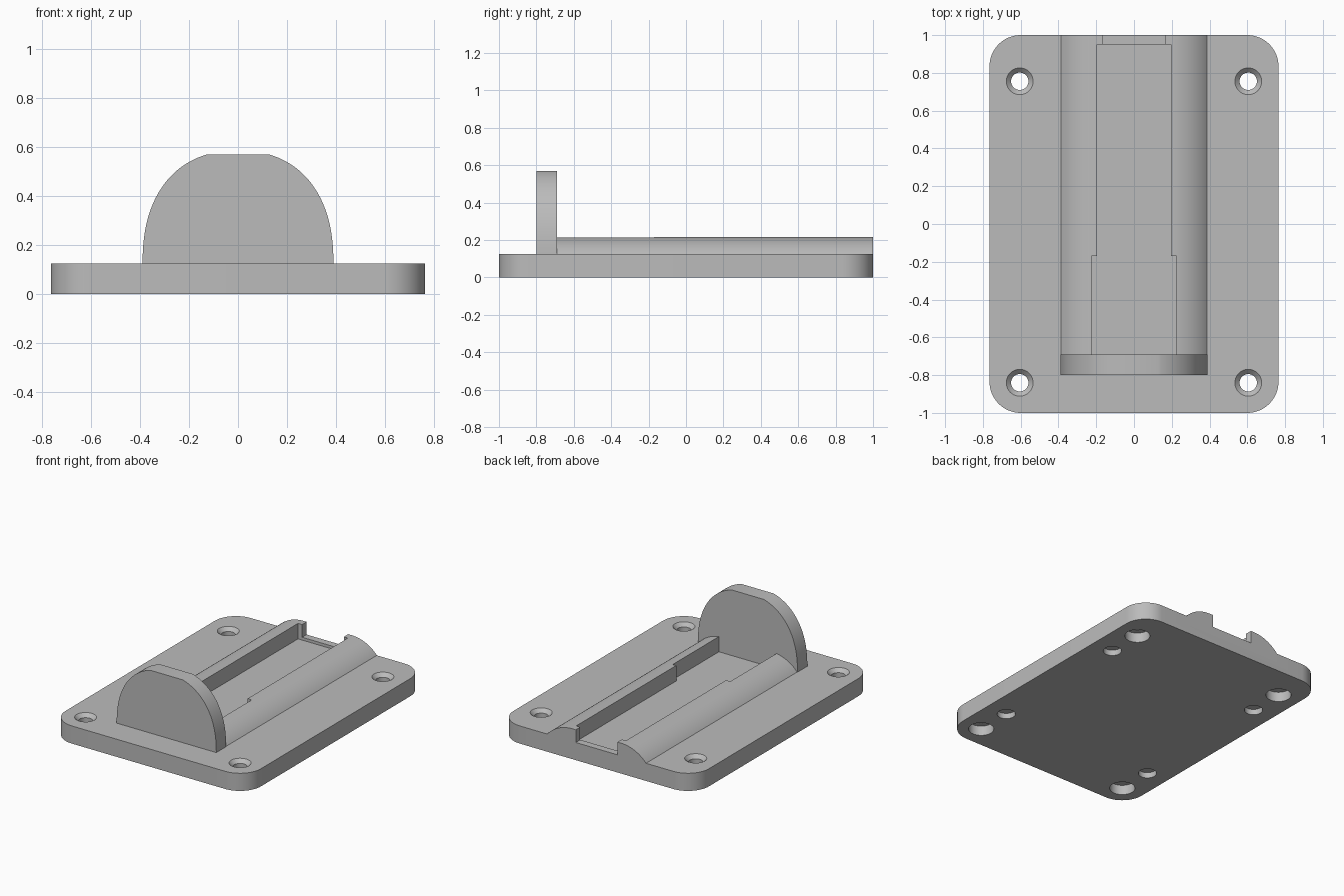
import bpy, bmesh, math
from mathutils import Matrix, Vector

old = bpy.data.objects.get("Cube")
if old:
    bpy.data.objects.remove(old, do_unlink=True)

grey = bpy.data.materials.new("mid_grey")
grey.use_nodes = True
GREY = (0.5, 0.5, 0.5, 1)
grey.diffuse_color = GREY
grey.node_tree.nodes["Principled BSDF"].inputs["Base Color"].default_value = GREY


def finish(name, bm):
    bmesh.ops.recalc_face_normals(bm, faces=bm.faces)
    mesh = bpy.data.meshes.new(name)
    bm.to_mesh(mesh)
    bm.free()
    mesh.materials.append(grey)
    obj = bpy.data.objects.new(name, mesh)
    bpy.context.collection.objects.link(obj)
    return obj


def prism(name, points, direction):
    """Extrude a closed outline along a direction."""
    bm = bmesh.new()
    face = bm.faces.new([bm.verts.new(p) for p in points])
    new = bmesh.ops.extrude_face_region(bm, geom=[face])["geom"]
    bmesh.ops.translate(bm, vec=direction, verts=[v for v in new if isinstance(v, bmesh.types.BMVert)])
    return finish(name, bm)


def box(name, half_x, y0, y1, z0, z1):
    outline = [(-half_x, y0, z0), (half_x, y0, z0), (half_x, y1, z0), (-half_x, y1, z0)]
    return prism(name, outline, (0, 0, z1 - z0))


def lathe(name, x, y, profile, steps=40):
    """Spin a radius/height profile into a closed solid."""
    bm = bmesh.new()
    rings = [[bm.verts.new((x + r * math.cos(math.tau * i / steps), y + r * math.sin(math.tau * i / steps), z))
              for i in range(steps)] for r, z in profile]
    for low, high in zip(rings, rings[1:]):
        for i in range(steps):
            j = (i + 1) % steps
            bm.faces.new((low[i], low[j], high[j], high[i]))
    bm.faces.new(rings[0])
    bm.faces.new(rings[-1])
    return finish(name, bm)


def combine(target, tool, operation):
    mod = target.modifiers.new(tool.name, "BOOLEAN")
    mod.operation, mod.solver, mod.object = operation, "EXACT", tool
    with bpy.context.temp_override(object=target, active_object=target, selected_objects=[target]):
        bpy.ops.object.modifier_apply(modifier=mod.name)
    bpy.data.objects.remove(tool, do_unlink=True)


# Rounded base plate
HX, HY, TOP, R = 0.765, 1.0, 0.125, 0.165
outline = []
for k, (sx, sy) in enumerate([(1, 1), (-1, 1), (-1, -1), (1, -1)]):
    for i in range(17):
        a = math.pi / 2 * (k + i / 16)
        outline.append((sx * (HX - R) + R * math.cos(a), sy * (HY - R) + R * math.sin(a), 0))
body = prism("mounting_plate", outline, (0, 0, TOP))

# Domed rail running to the back edge
RAIL_X, FLAT_X, RAIL_Z = 0.387, 0.19, 0.215
run, rise = RAIL_X - FLAT_X, RAIL_Z - TOP
radius = (run ** 2 + rise ** 2) / (2 * rise)
sweep = math.asin(run / radius)
arc = [(FLAT_X + radius * math.sin(sweep * i / 16), RAIL_Z - radius * (1 - math.cos(sweep * i / 16)))
       for i in range(17)]
arc.append((RAIL_X, 0.06))
section = [(x, HY, z) for x, z in arc] + [(-x, HY, z) for x, z in reversed(arc)]
combine(body, prism("rail", section, (0, -1.75, 0)), "UNION")

# Upright end stop with a flattened arch outline
POWER, STOP_X, STOP_H = 2.3, 0.39, 0.46
side = [(STOP_X, 0.06)]
for i in range(29):
    a = math.radians(74) * i / 28
    side.append((STOP_X * math.cos(a) ** (2 / POWER), TOP + STOP_H * math.sin(a) ** (2 / POWER)))
arch = [(x, -0.8, z) for x, z in side] + [(-x, -0.8, z) for x, z in reversed(side)]
combine(body, prism("end_stop", arch, (0, 0.11, 0)), "UNION")

# Stepped channel down the middle of the rail
FLOOR = 0.105
combine(body, box("wide_channel", 0.225, -0.69, -0.17, FLOOR, 0.4), "DIFFERENCE")
combine(body, box("main_channel", 0.195, -0.3, 0.95, FLOOR, 0.4), "DIFFERENCE")
combine(body, box("end_notch", 0.163, 0.9, 1.1, TOP, 0.4), "DIFFERENCE")

# Countersunk through holes, and blind pockets underneath
MID_Y = -0.0425
for sx in (-1, 1):
    for sy in (-1, 1):
        screw = [(0.083, -0.02), (0.083, 0.07), (0.046, 0.07), (0.046, 0.1), (0.071, TOP), (0.071, 0.15)]
        combine(body, lathe("screw_hole", sx * 0.605, MID_Y + sy * 0.798, screw), "DIFFERENCE")
        pocket = [(0.06, -0.02), (0.06, 0.04)]
        combine(body, lathe("pocket", sx * 0.605, MID_Y + sy * 0.542, pocket), "DIFFERENCE")

# Smooth curved faces, keep hard edges
bpy.ops.object.select_all(action="DESELECT")
body.select_set(True)
bpy.context.view_layer.objects.active = body
bpy.ops.object.shade_smooth_by_angle(angle=math.radians(25))
